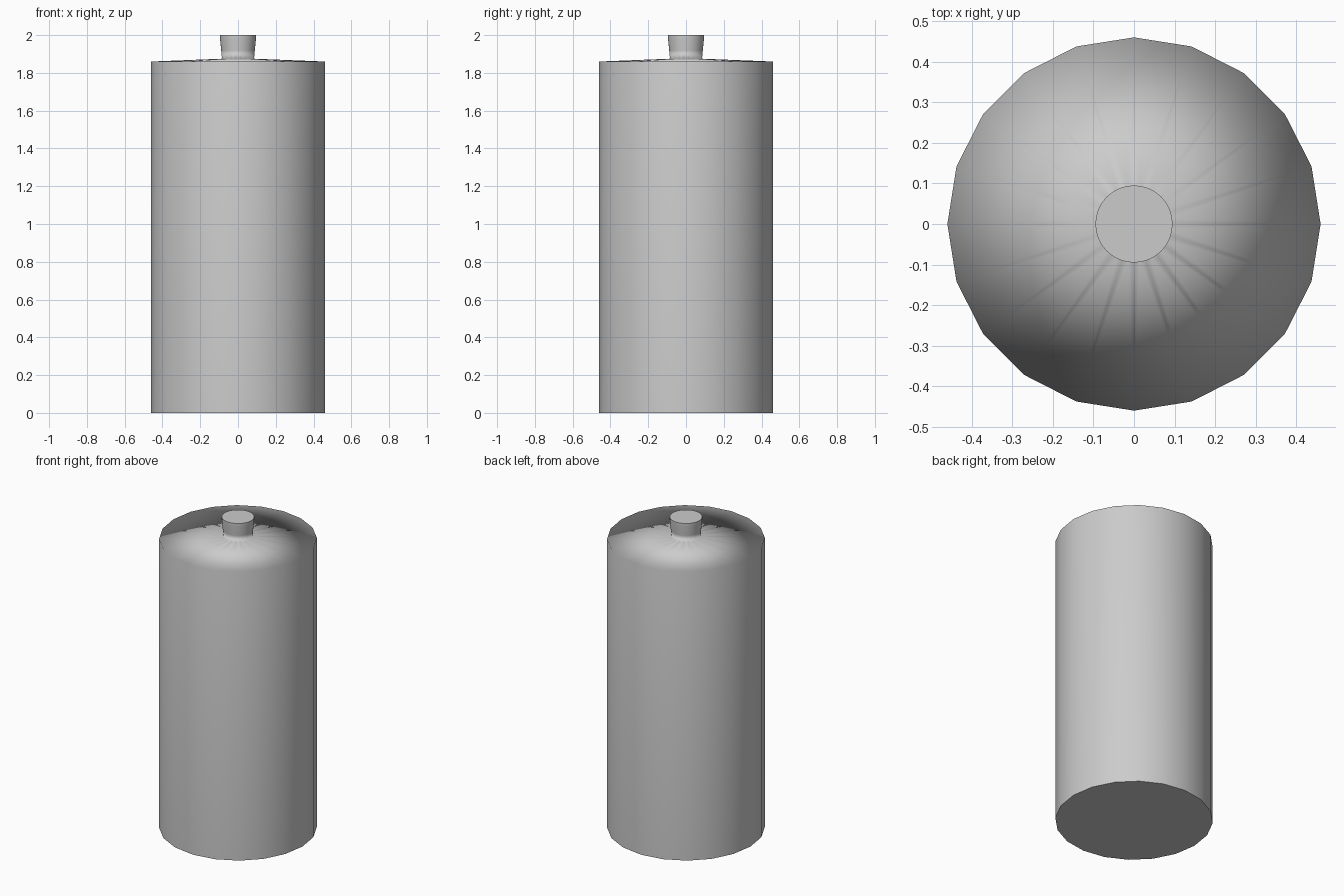
import bpy, bmesh, math

if "Cube" in bpy.data.objects:
    bpy.data.objects.remove(bpy.data.objects["Cube"])

SIDES = 20        # body
NECK_SIDES = 40   # neck, twice as fine

bm = bmesh.new()


def ring(r, z, n):
    return [bm.verts.new((r * math.cos(2 * math.pi * i / n),
                          r * math.sin(2 * math.pi * i / n), z)) for i in range(n)]


def wall(a, b):
    n = len(a)
    for i in range(n):
        j = (i + 1) % n
        bm.faces.new((a[i], a[j], b[j], b[i])).smooth = True


# Cylinder body
base, rim = ring(0.46, 0.0, SIDES), ring(0.46, 1.86, SIDES)
wall(base, rim)

# Slightly flared neck
neck = [ring(r, z, NECK_SIDES) for r, z in
        [(0.085, 1.875), (0.089, 1.92), (0.095, 1.98), (0.095, 2.0)]]
for a, b in zip(neck, neck[1:]):
    wall(a, b)

# Shallow shoulder joining rim to neck
foot = neck[0]
for i in range(SIDES):
    j = (i + 1) % SIDES
    p, q, r = foot[2 * i], foot[2 * i + 1], foot[(2 * i + 2) % NECK_SIDES]
    for tri in ((rim[i], q, p), (rim[i], rim[j], q), (rim[j], r, q)):
        bm.faces.new(tri).smooth = True

# Flat ends with sharp borders
for f in (bm.faces.new(base[::-1]), bm.faces.new(neck[-1])):
    for e in f.edges:
        e.smooth = False

mesh = bpy.data.meshes.new("canister_body")
bm.to_mesh(mesh)
bm.free()
canister = bpy.data.objects.new("canister_body", mesh)
bpy.context.collection.objects.link(canister)

# Large faces lead the smooth shading
mod = canister.modifiers.new("weighted_normals", 'WEIGHTED_NORMAL')
mod.mode = 'FACE_AREA'
mod.keep_sharp = True

# Mid grey surface
grey = bpy.data.materials.new("mid_grey")
grey.diffuse_color = (0.55, 0.55, 0.55, 1)
grey.use_nodes = True
grey.node_tree.nodes["Principled BSDF"].inputs["Base Color"].default_value = grey.diffuse_color
mesh.materials.append(grey)
